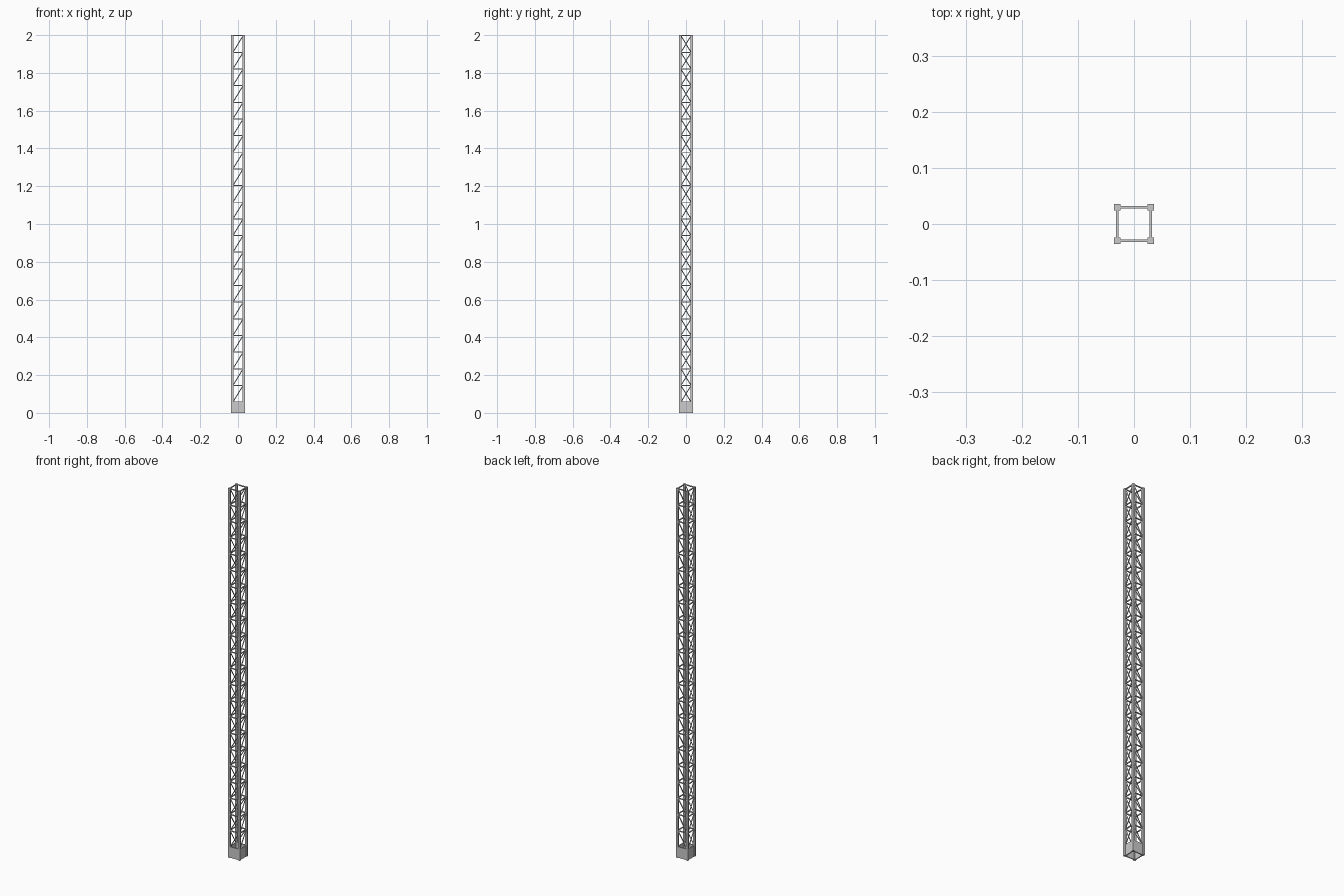
import bpy, bmesh
from mathutils import Vector, Matrix

if "Cube" in bpy.data.objects:
    bpy.data.objects.remove(bpy.data.objects["Cube"])

H = 2.0        # mast height
C = 0.030      # leg centre offset
LEG = 0.012    # leg thickness
BASE = 0.057   # height of the closed base
BAYS = 22
STEP = (H - 0.003 - BASE) / BAYS


def make_object(name, bm):
    mesh = bpy.data.meshes.new(name)
    bm.to_mesh(mesh)
    bm.free()
    ob = bpy.data.objects.new(name, mesh)
    bpy.context.collection.objects.link(ob)
    return ob


def add_box(bm, centre, size):
    bmesh.ops.create_cube(bm, size=1, matrix=Matrix.Translation(centre) @ Matrix.Diagonal((*size, 1)))


def add_rod(bm, a, b, radius, sides=6):
    a, b = Vector(a), Vector(b)
    d = b - a
    rot = d.to_track_quat('Z', 'Y').to_matrix().to_4x4()
    bmesh.ops.create_cone(bm, cap_ends=True, segments=sides, radius1=radius, radius2=radius,
                          depth=d.length, matrix=Matrix.Translation((a + b) / 2) @ rot)


# Four square corner legs
bm = bmesh.new()
for sx in (-1, 1):
    for sy in (-1, 1):
        add_box(bm, (sx * C, sy * C, H / 2), (LEG, LEG, H))
make_object("corner_legs", bm)

# Thin plates closing the bottom, open in the middle
bm = bmesh.new()
for s in (-1, 1):
    add_box(bm, (0, s * C, BASE / 2), (2 * C, 0.005, BASE))
    add_box(bm, (s * C, 0, BASE / 2), (0.005, 2 * C, BASE))
make_object("base_plates", bm)

# Horizontal rungs on all four sides
bm = bmesh.new()
for i in range(BAYS + 1):
    z = BASE + i * STEP
    for s in (-1, 1):
        add_box(bm, (0, s * C, z), (2 * C, 0.005, 0.005))
        add_box(bm, (s * C, 0, z), (0.005, 2 * C, 0.005))
make_object("rungs", bm)

# Diagonals: parallel on front and back, crossing on the two sides
bm = bmesh.new()
for i in range(BAYS):
    z0 = BASE + i * STEP
    z1 = z0 + STEP
    for s in (-1, 1):
        add_rod(bm, (-C + 0.003, s * C, z0), (C - 0.003, s * C, z1), 0.0025)
        add_rod(bm, (s * C, -s * (C - 0.003), z0), (s * C, s * (C - 0.003), z1), 0.0025)
make_object("diagonal_braces", bm)
